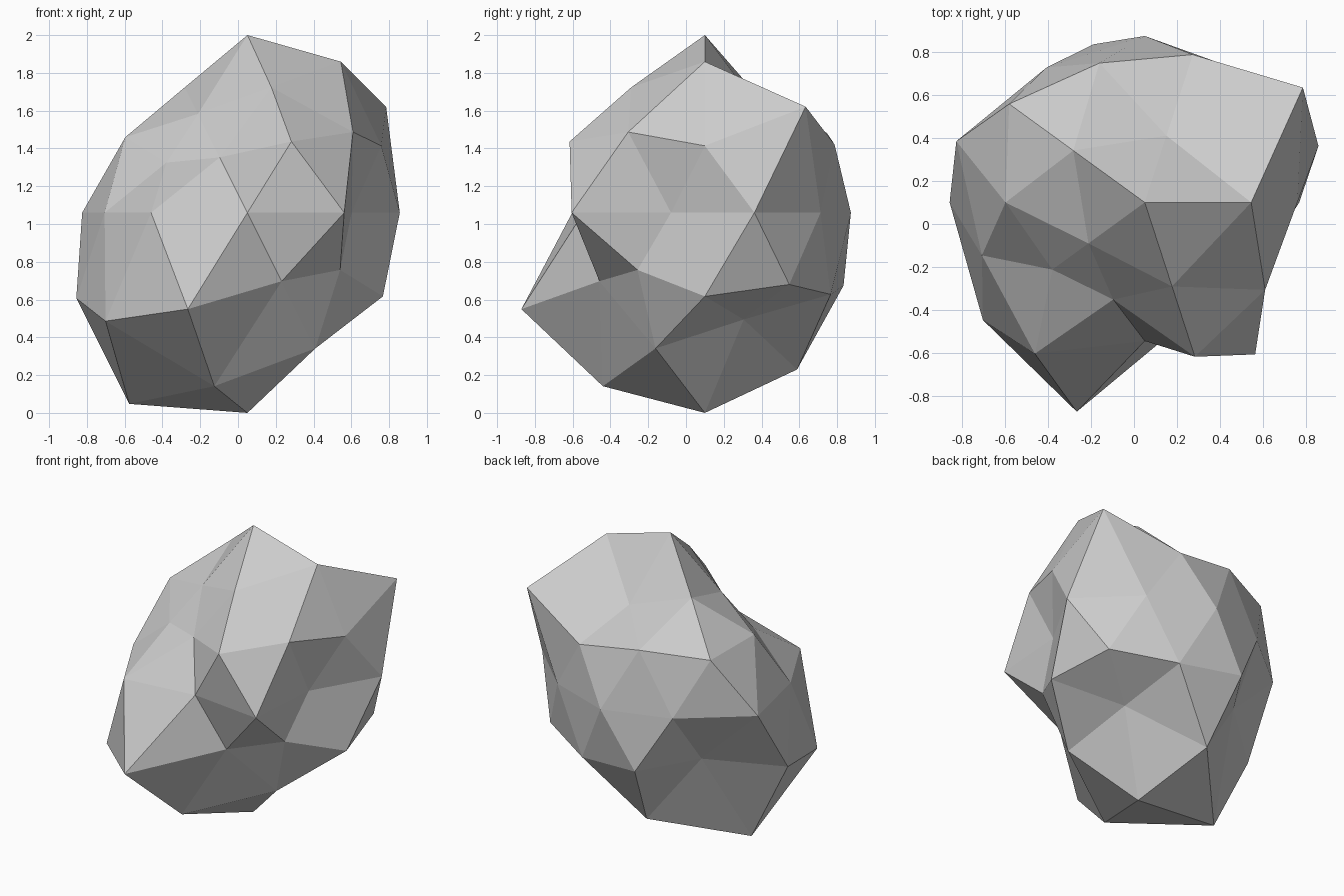
import bpy
import bmesh
import math
from mathutils import Vector

# Remove the default cube only
default_cube = bpy.data.objects.get("Cube")
if default_cube:
    bpy.data.objects.remove(default_cube, do_unlink=True)


def make_material(name, colour):
    material = bpy.data.materials.new(name)
    material.use_nodes = True
    material.diffuse_color = colour
    shader = next(n for n in material.node_tree.nodes if n.type == "BSDF_PRINCIPLED")
    shader.inputs["Base Color"].default_value = colour
    return material


# Each ring of the rock: height on the unit sphere, first azimuth in degrees,
# then the distance from the core to each corner, counter-clockwise
RINGS = [
    (1.0, 0, [0.94]),
    (0.85, 0, [0.94, 0.62, 0.78, 0.615, 0.78]),
    (0.526, 36, [1.067, 0.8, 0.76, 0.557, 0.812]),
    (0.447, 0, [0.792, 0.807, 0.87, 0.593, 0.842]),
    (0.0, 18, [0.848, 0.757, 0.773, 0.775, 0.92, 0.795, 0.868, 0.643, 0.872, 0.58]),
    (-0.447, 36, [0.85, 0.863, 1.013, 1.142, 0.678]),
    (-0.526, 0, [0.843, 0.823, 0.71, 1.092, 0.69]),
    (-0.85, 36, [0.665, 0.976, 1.19, 1.08, 0.845]),
    (-1.0, 0, [1.06]),
]
CORE = Vector((0.05, 0.10, 1.06))


def corner_distance(direction):
    """Look up how far the rock reaches along a sphere direction."""
    height, start, distances = min(RINGS, key=lambda ring: abs(ring[0] - direction.z))
    count = len(distances)
    azimuth = math.degrees(math.atan2(direction.y, direction.x))
    return distances[round((azimuth - start) * count / 360) % count]


# Rock: a low-poly sphere with every corner pushed in or out from the core
bm = bmesh.new()
bmesh.ops.create_icosphere(bm, subdivisions=2, radius=1)
for vert in bm.verts:
    direction = vert.co.normalized()
    vert.co = CORE + direction * corner_distance(direction)
for face in bm.faces:
    face.smooth = False
bmesh.ops.recalc_face_normals(bm, faces=bm.faces)

mesh = bpy.data.meshes.new("rock")
bm.to_mesh(mesh)
bm.free()
mesh.materials.append(make_material("stone grey", (0.6, 0.6, 0.6, 1)))
rock = bpy.data.objects.new("rock", mesh)
bpy.context.collection.objects.link(rock)
